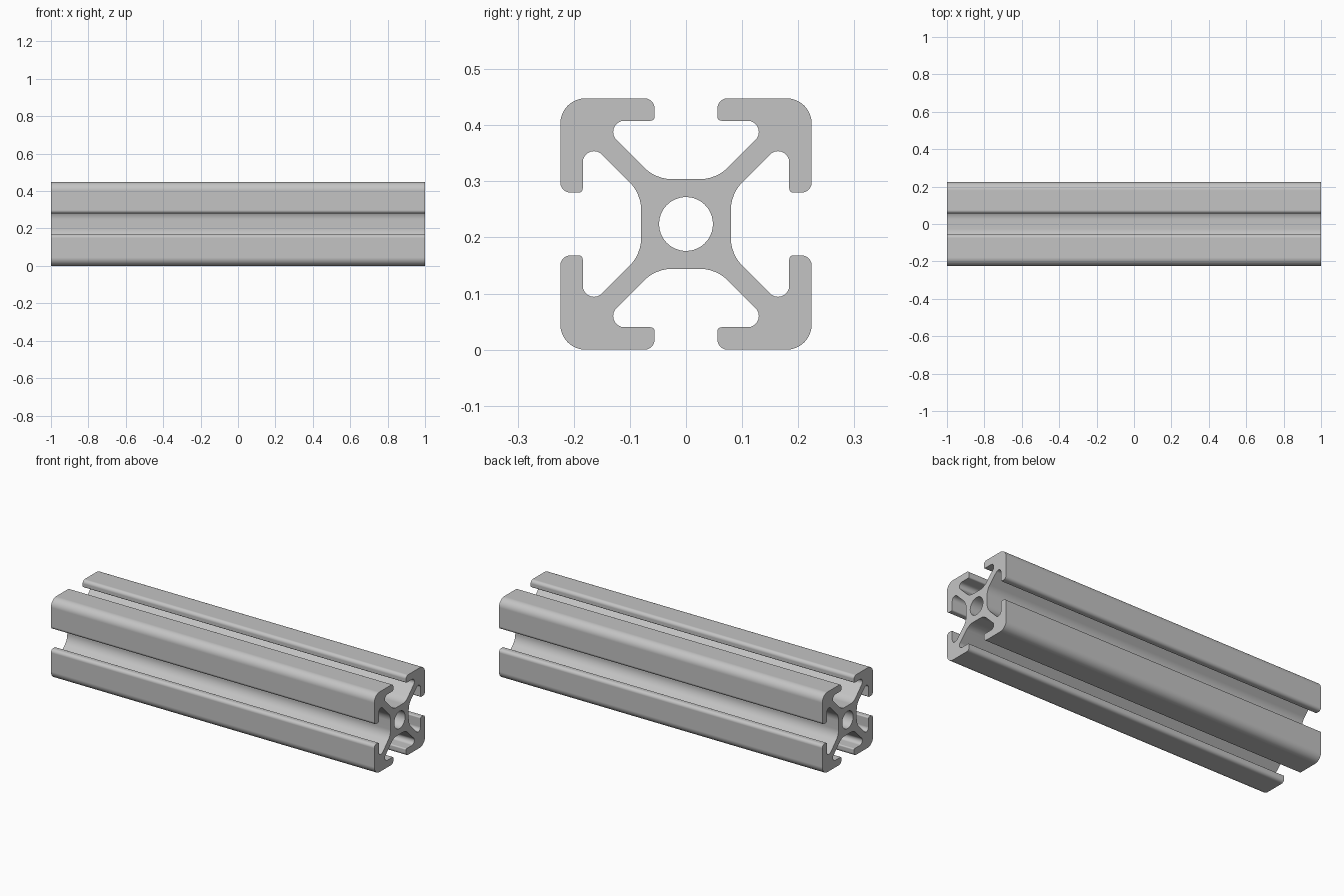
import bpy
import bmesh
import math
from mathutils import Vector, Matrix

cube = bpy.data.objects.get("Cube")
if cube:
    bpy.data.objects.remove(cube, do_unlink=True)

HALF = 0.224        # half the width of the section
LENGTH = 2.0
BORE = 0.048        # radius of the centre hole
STEP = math.radians(8)

# Sharp corners of one eighth of the section: y, z from the centre, fillet radius
eighth = [
    (0.08, 0.054, 0.07),      # core into diagonal web
    (0.184, 0.158, 0.02),     # web into flange
    (0.184, 0.056, 0.007),    # inner lip edge
    (HALF, 0.056, 0.018),     # outer lip edge
]
quarter = eighth + [(HALF, HALF, 0.045)] + [(z, y, r) for y, z, r in reversed(eighth)]

# Repeat the quarter around the centre
corners = []
for i in range(4):
    turn = Matrix.Rotation(i * math.pi / 2, 2)
    corners += [(turn @ Vector((y, z)), r) for y, z, r in quarter]


def fillet(prev, point, nxt, radius):
    """Points of the arc that rounds one corner."""
    a, b = (prev - point).normalized(), (nxt - point).normalized()
    half = a.angle(b) / 2
    reach = radius / math.tan(half)
    centre = point + (a + b).normalized() * radius / math.sin(half)
    d0, d1 = point + a * reach - centre, point + b * reach - centre
    sweep = math.pi - 2 * half
    n = math.ceil(sweep / STEP)
    return [centre + (d0 * math.sin(sweep * (1 - k / n)) + d1 * math.sin(sweep * k / n))
            / math.sin(sweep) for k in range(n + 1)]


outline = []
for i, (point, radius) in enumerate(corners):
    nxt = corners[(i + 1) % len(corners)][0]
    outline += fillet(corners[i - 1][0], point, nxt, radius)
bore = [Vector((math.cos(k * STEP), math.sin(k * STEP))) * BORE for k in range(45)]

# Fill the section with its bore, then extrude it along x
bm = bmesh.new()
for loop in (outline, bore):
    verts = [bm.verts.new((-LENGTH / 2, p.x, p.y + HALF)) for p in loop]
    for i, v in enumerate(verts):
        bm.edges.new((verts[i - 1], v))
bmesh.ops.triangle_fill(bm, use_beauty=True, edges=bm.edges[:], normal=(1, 0, 0))
grown = bmesh.ops.extrude_face_region(bm, geom=bm.faces[:], use_keep_orig=True)
bmesh.ops.translate(bm, vec=(LENGTH, 0, 0),
                    verts=[g for g in grown["geom"] if isinstance(g, bmesh.types.BMVert)])
bmesh.ops.recalc_face_normals(bm, faces=bm.faces[:])
mesh = bpy.data.meshes.new("slotted_rail")
bm.to_mesh(mesh)
bm.free()

rail = bpy.data.objects.new("slotted_rail", mesh)
bpy.context.collection.objects.link(rail)

# Plain aluminium grey
grey = bpy.data.materials.new("aluminium_grey")
grey.use_nodes = True
colour = (0.55, 0.55, 0.55, 1)
grey.diffuse_color = colour
grey.node_tree.nodes["Principled BSDF"].inputs["Base Color"].default_value = colour
mesh.materials.append(grey)

# Smooth fillets, crisp ends, flat faces kept flat
bpy.ops.object.select_all(action="DESELECT")
rail.select_set(True)
bpy.context.view_layer.objects.active = rail
bpy.ops.object.shade_smooth_by_angle(angle=math.radians(30))
weighted = rail.modifiers.new("flat_face_normals", "WEIGHTED_NORMAL")
weighted.keep_sharp = True
